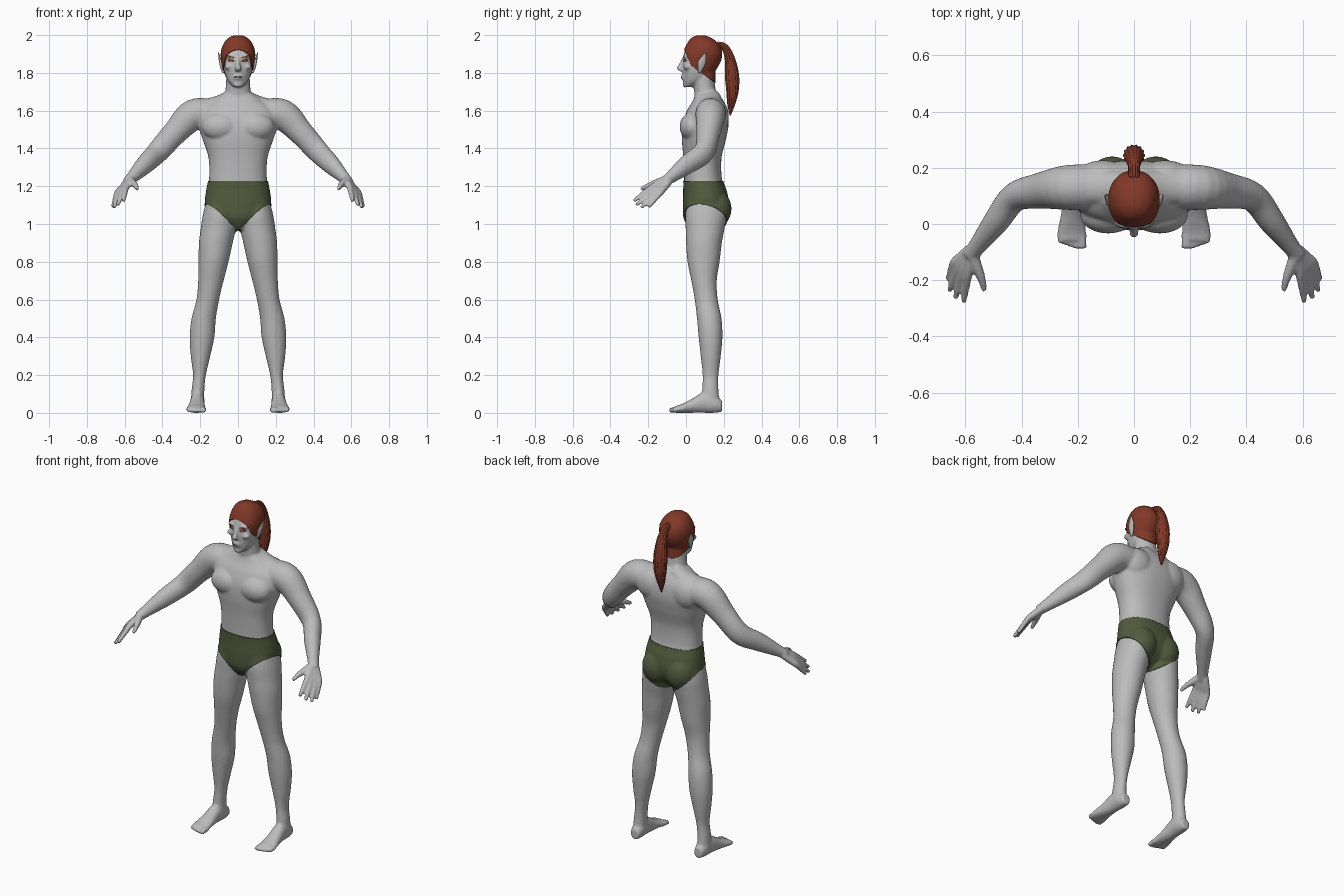
import bpy, bmesh, math
from mathutils import Vector, Matrix
from mathutils.bvhtree import BVHTree

if "Cube" in bpy.data.objects:
    bpy.data.objects.remove(bpy.data.objects["Cube"])

X, Y, Z = Vector((1, 0, 0)), Vector((0, 1, 0)), Vector((0, 0, 1))


def material(name, rgb):
    m = bpy.data.materials.new(name)
    m.use_nodes = True
    m.diffuse_color = (*rgb, 1)
    m.node_tree.nodes["Principled BSDF"].inputs["Base Color"].default_value = (*rgb, 1)
    return m


skin = material("grey skin", (.5, .5, .5))
red = material("red brown hair", (.22, .04, .02))
green = material("olive cloth", (.085, .105, .048))
dark = material("dark lids", (.05, .02, .015))
amber = material("amber iris", (.6, .12, .03))


def finish(name, bm, mat):
    mesh = bpy.data.meshes.new(name)
    bm.to_mesh(mesh)
    mesh.materials.append(mat)
    mesh.shade_smooth()
    ob = bpy.data.objects.new(name, mesh)
    bpy.context.collection.objects.link(ob)
    return ob


def spline(pts, steps=5):
    """Catmull-Rom interpolation of rows of any length."""
    pts = [Vector(p) for p in pts]
    out = []
    for i in range(len(pts) - 1):
        a, b, c, d = pts[max(i - 1, 0)], pts[i], pts[i + 1], pts[min(i + 2, len(pts) - 1)]
        for k in range(steps):
            t = k / steps
            out.append(b + (c - a) * (t / 2) + (a * 2 - b * 5 + c * 4 - d) * (t * t / 2)
                       + (b * 3 - a - c * 3 + d) * (t ** 3 / 2))
    return out + [pts[-1]]


def tube(bm, pts, ref=Z, axis=None, side=1, n=28, power=1, ripple=0):
    """Skin through rows of x, y, z and two radii."""
    rows = spline(pts)
    mids = [Vector((side * r[0], r[1], r[2])) for r in rows]
    rings = []
    for i, r in enumerate(rows):
        t = axis or (mids[min(i + 1, len(mids) - 1)] - mids[max(i - 1, 0)]).normalized()
        u = (ref - t * ref.dot(t)).normalized()
        v = t.cross(u)
        ring = []
        for k in range(n):
            a = math.tau * k / n
            c, s = math.cos(a), math.sin(a)
            f = 1 + ripple * math.cos(n / 4 * a)
            c, s = (math.copysign(abs(w) ** power, w) * f for w in (c, s))
            ring.append(bm.verts.new(mids[i] + u * c * max(r[3], .002) + v * s * max(r[4], .002)))
        rings.append(ring)
    for a, b in zip(rings, rings[1:]):
        for k in range(n):
            bm.faces.new((a[k], a[(k + 1) % n], b[(k + 1) % n], b[k]))
    bm.faces.new(rings[0])
    bm.faces.new(rings[-1])


def blob(bm, centre, radii):
    bmesh.ops.create_uvsphere(bm, u_segments=24, v_segments=16, radius=1,
                              matrix=Matrix.Translation(centre) @ Matrix.Diagonal((*radii, 1)))


def stack(rows):
    """Rows of height, inner x, outer x, front y, back y to tube rows."""
    return [((a + b) / 2, (f + k) / 2, z, (b - a) / 2, (k - f) / 2) for z, a, b, f, k in rows]


def centred(rows):
    return stack([(z, -w, w, f, k) for z, w, f, k in rows])


bm = bmesh.new()
# Torso, neck and head
tube(bm, centred([(.97, .035, .03, .13), (1.03, .12, -.008, .2), (1.1, .168, -.012, .222),
                  (1.17, .165, -.01, .212), (1.24, .153, -.01, .19), (1.35, .156, -.014, .188),
                  (1.45, .188, -.022, .212), (1.53, .212, -.018, .226), (1.6, .2, .005, .22),
                  (1.65, .14, .035, .2), (1.69, .08, .05, .17)]), X, Z, n=48, power=.88)
tube(bm, centred([(1.6, .085, .05, .19), (1.68, .07, .045, .165), (1.74, .064, .04, .153),
                  (1.81, .062, .04, .15)]), X, Z)
tube(bm, centred([(1.725, .022, -.01, .03), (1.75, .048, -.014, .09), (1.78, .064, -.016, .13),
                  (1.82, .075, -.018, .155), (1.86, .082, -.016, .178), (1.9, .086, -.012, .186),
                  (1.94, .077, .004, .176), (1.975, .054, .026, .14), (1.993, .022, .055, .1)]),
     X, Z, n=40, power=.95)
# Nose and lips
tube(bm, [(0, -.008, 1.885, .01, .01), (0, -.024, 1.85, .01, .012), (0, -.036, 1.822, .017, .014),
          (0, -.022, 1.808, .014, .008)], X, Z)
for z in (1.771, 1.785):
    blob(bm, (0, -.014, z), (.024, .013, .008))
blob(bm, (0, -.004, 1.738), (.024, .014, .016))

for s in (1, -1):
    # Brow ridge, cheekbone, chest and seat muscles
    blob(bm, (s * .034, -.003, 1.887), (.03, .014, .009))
    blob(bm, (s * .05, .006, 1.832), (.022, .02, .016))
    blob(bm, (s * .092, .032, 1.515), (.1, .066, .075))
    blob(bm, (s * .078, .158, 1.08), (.082, .078, .095))
    blob(bm, (s * .11, .165, 1.57), (.1, .062, .09))
    # Slope from neck to shoulder
    tube(bm, [(.02, .13, 1.67, .05, .055), (.11, .13, 1.635, .042, .06),
              (.23, .13, 1.605, .048, .06)], side=s)
    # Arm
    tube(bm, [(.12, .13, 1.58, .075, .08), (.235, .13, 1.578, .083, .08),
              (.335, .118, 1.482, .066, .064), (.425, .095, 1.382, .06, .052),
              (.49, .01, 1.318, .052, .046), (.555, -.075, 1.252, .034, .032),
              (.585, -.115, 1.222, .026, .03)], side=s)
    # Fingers, fanning out from the wrist to form the palm
    tips = [(.607, -.277, 1.122), (.636, -.264, 1.1), (.657, -.237, 1.086), (.663, -.198, 1.09)]
    for i, tip in enumerate(tips):
        f = i / 3
        wrist = Vector((.57 + .014 * f, -.105 + .014 * f, 1.237 - .014 * f))
        knuckle = Vector((.592, -.185, 1.192)).lerp((.64, -.138, 1.163), f)
        tip = Vector(tip)
        path = [(wrist, .02), (wrist.lerp(knuckle, .6), .019), (knuckle, .0165),
                (knuckle.lerp(tip, .55), .0135), (tip, .0105)]
        tube(bm, [(*p, r, r) for p, r in path], side=s, n=14)
    tube(bm, [(.575, -.11, 1.235, .022, .022), (.552, -.17, 1.214, .018, .018),
              (.54, -.205, 1.2, .014, .014), (.533, -.238, 1.184, .01, .01)], side=s, n=14)
    # Leg
    tube(bm, stack([(1.13, .03, .165, .01, .2), (1.05, .006, .186, -.004, .215),
                    (.98, .01, .197, -.002, .205), (.9, .028, .207, 0, .19),
                    (.8, .05, .209, .008, .178), (.7, .076, .211, .028, .163),
                    (.6, .1, .22, .046, .168), (.5, .117, .246, .058, .188),
                    (.4, .125, .256, .067, .193), (.3, .147, .25, .078, .184),
                    (.2, .17, .238, .088, .172), (.12, .178, .246, .085, .172),
                    (.05, .178, .25, .08, .18)]), X, Z, s)
    # Foot and toes
    tube(bm, [(.212, .19, .035, .026, .03), (.213, .15, .048, .037, .048),
              (.215, .09, .054, .038, .054), (.218, .03, .037, .043, .037),
              (.222, -.03, .022, .052, .022), (.222, -.06, .018, .05, .018)], X, Y, s)
    for i in range(5):
        x, r, end = .184 + .0195 * i, .0155 if i == 0 else .0115, -.088 + .007 * max(i - 1, 0)
        tube(bm, [(x, -.03, .019, r, r), (x, -.065, .016, r, r), (x, end, .013, r, .0125)],
             X, Y, s, n=14)

# Fuse all body volumes into one smooth skin
bmesh.ops.recalc_face_normals(bm, faces=bm.faces)
body = finish("body", bm, skin)
fuse = body.modifiers.new("fuse", "REMESH")
fuse.mode, fuse.voxel_size = "VOXEL", .0065
soft = body.modifiers.new("soften", "SMOOTH")
soft.factor, soft.iterations = .5, 7
evaluated = body.evaluated_get(bpy.context.evaluated_depsgraph_get())
skin_bm = bmesh.new()
skin_bm.from_mesh(evaluated.to_mesh())
body.modifiers.clear()
for v in skin_bm.verts:
    v.co.z = max(v.co.z, 0)
skin_bm.to_mesh(body.data)
body.data.shade_smooth()
surface = BVHTree.FromBMesh(skin_bm)


def cover(name, planes, mat, thickness):
    """Layer over the skin, trimmed by planes whose normals face outward."""
    layer = skin_bm.copy()
    for co, no in planes:
        geom = layer.verts[:] + layer.edges[:] + layer.faces[:]
        bmesh.ops.bisect_plane(layer, geom=geom, dist=.0001, plane_co=co,
                               plane_no=Vector(no).normalized(), clear_outer=True)
    ob = finish(name, layer, mat)
    mod = ob.modifiers.new("thickness", "SOLIDIFY")
    mod.thickness, mod.offset = thickness, 1


# Briefs and scalp hair
crotch = (0, .05, .96)
cover("briefs", [((0, 0, 1.227), Z), (crotch, (.9, -.25, -1)), (crotch, (-.9, -.25, -1))],
      green, .005)
cover("scalp_hair", [((0, 0, 1.72), -Z), ((0, .03, 1.84), (0, -.105, -.045)),
                     ((0, .03, 1.84), (0, -.09, -.12))], red, .006)

# Ponytail
bm = bmesh.new()
tube(bm, [(0, .165, 1.945, .02, .02), (0, .205, 1.935, .02, .019), (0, .232, 1.875, .029, .026),
          (0, .243, 1.79, .037, .036), (0, .246, 1.71, .034, .032), (0, .239, 1.635, .02, .02),
          (0, .234, 1.575, .003, .003)], X, n=56, ripple=.07)
bmesh.ops.recalc_face_normals(bm, faces=bm.faces)
finish("ponytail", bm, red)


def decal(name, x, z, w, h, tilt, mat, lift):
    """Thin oval laid on the face."""
    bm = bmesh.new()

    def on_face(px, pz):
        hit = surface.ray_cast(Vector((px, -1, pz)), Y)[0]
        return bm.verts.new(hit - Y * lift)

    c, s = math.cos(tilt), math.sin(tilt)
    hub, rim = on_face(x, z), []
    for k in range(20):
        a = math.tau * k / 20
        p, q = w * math.cos(a), h * math.sin(a)
        rim.append(on_face(x + p * c - q * s, z + p * s + q * c))
    for k in range(20):
        bm.faces.new((hub, rim[k], rim[(k + 1) % 20]))
    finish(name, bm, mat)


decal("mouth_line", 0, 1.778, .024, .002, 0, dark, .002)
for s, label in ((1, "left"), (-1, "right")):
    decal(label + "_eyelid", s * .036, 1.865, .017, .008, s * .12, dark, .002)
    decal(label + "_iris", s * .036, 1.865, .008, .006, 0, amber, .004)
    decal(label + "_eyebrow", s * .038, 1.885, .022, .0035, s * .25, red, .002)
    # Pointed ear
    bm = bmesh.new()
    tube(bm, [(.076, .072, 1.8, .006, .006), (.084, .078, 1.825, .009, .015),
              (.091, .084, 1.855, .009, .021), (.097, .092, 1.88, .006, .015),
              (.104, .102, 1.907, .002, .002)], X, Z, s, n=20)
    bmesh.ops.recalc_face_normals(bm, faces=bm.faces)
    finish(label + "_ear", bm, skin)
skin_bm.free()
